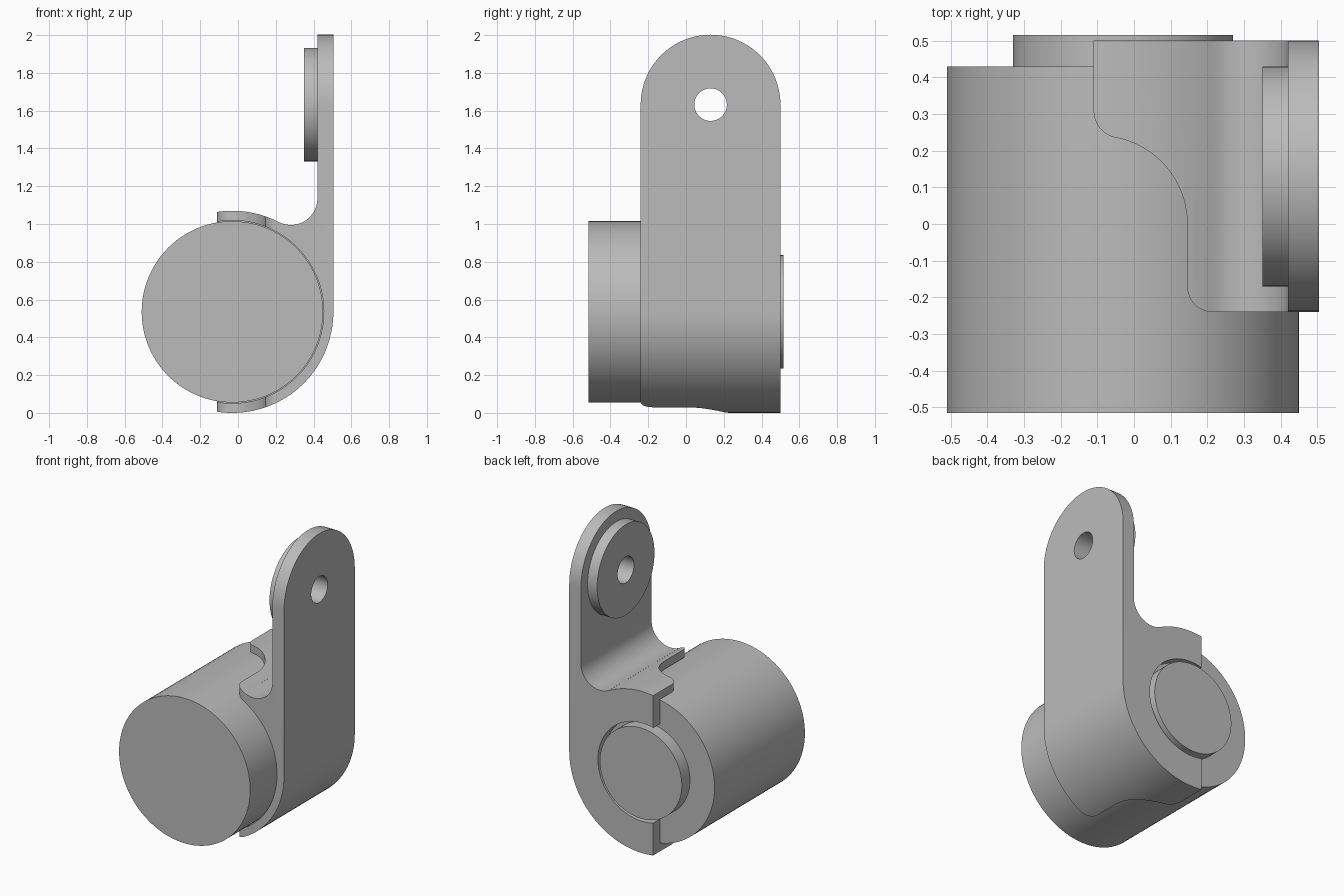
import bpy, bmesh, math
from mathutils import Vector

if "Cube" in bpy.data.objects:
    bpy.data.objects.remove(bpy.data.objects["Cube"], do_unlink=True)

grey = bpy.data.materials.new("plain_grey")
grey.use_nodes = True
grey.diffuse_color = (0.5, 0.5, 0.5, 1)
grey.node_tree.nodes["Principled BSDF"].inputs["Base Color"].default_value = (0.5, 0.5, 0.5, 1)


def arc(cx, cy, r, start, end, n=24):
    """Points on an arc, angles in degrees."""
    angles = [math.radians(start + (end - start) * i / n) for i in range(n + 1)]
    return [(cx + r * math.cos(a), cy + r * math.sin(a)) for a in angles]


def circle(cx, cy, r):
    return arc(cx, cy, r, 0, 360, 96)[:-1]


def prism(name, outline, axis, low, high):
    """Extrude a flat outline along the named axis."""
    place = {"x": lambda p, d: (d, *p),
             "y": lambda p, d: (p[0], d, p[1]),
             "z": lambda p, d: (*p, d)}[axis]
    bm = bmesh.new()
    face = bm.faces.new([bm.verts.new(place(p, low)) for p in outline])
    moved = bmesh.ops.extrude_face_region(bm, geom=[face])["geom"]
    bmesh.ops.translate(bm, verts=[v for v in moved if isinstance(v, bmesh.types.BMVert)],
                        vec=Vector(place((0, 0), high - low)))
    bmesh.ops.recalc_face_normals(bm, faces=bm.faces)
    mesh = bpy.data.meshes.new(name)
    bm.to_mesh(mesh)
    bm.free()
    mesh.materials.append(grey)
    obj = bpy.data.objects.new(name, mesh)
    bpy.context.collection.objects.link(obj)
    return obj


def select_only(obj):
    bpy.ops.object.select_all(action="DESELECT")
    obj.select_set(True)
    bpy.context.view_layer.objects.active = obj


def boolean(obj, tool, operation="DIFFERENCE"):
    tool.hide_render = True
    select_only(obj)
    mod = obj.modifiers.new("shape", "BOOLEAN")
    mod.operation, mod.solver, mod.object = operation, "EXACT", tool
    bpy.ops.object.modifier_apply(modifier=mod.name)
    bpy.data.objects.remove(tool, do_unlink=True)


AX, AZ = -0.03, 0.535      # drum axis
PY, PZ = 0.13, 1.632       # pin hole axis

# Drum with its rear boss
drum = prism("drum", circle(AX, AZ, 0.48), "y", -0.515, 0.43)
rear_boss = prism("rear_boss", circle(AX, AZ, 0.3), "y", 0.42, 0.515)

# Bracket: round housing flowing into an upright plate
side = ([(0.505, 2.1), (0.42, 2.1)] + arc(0.28, 1.135, 0.14, 0, -117.3)
        + arc(AX, AZ, 0.535, 62.7, 360, 96))
bracket = prism("bracket", side, "y", -0.4, 0.6)
plate_outline = [(-0.24, -0.1), (0.5, -0.1)] + arc(PY, PZ, 0.37, 0, 180, 48)
boolean(bracket, prism("plate_limit", plate_outline, "x", -1, 1), "INTERSECT")

# Seat for the drum and opening round the boss
boolean(bracket, prism("drum_seat", circle(AX, AZ, 0.484), "y", -0.6, 0.431))
boolean(bracket, prism("boss_opening", circle(AX, AZ, 0.325), "y", 0.3, 0.7))

# Curved edge of the half shell
edge = ([(-0.11, 0.7)] + arc(-0.035, 0.309, 0.075, 180, 259) + arc(-0.095, 0, 0.24, 79, 0)
        + arc(0.215, -0.17, 0.07, 180, 270) + [(0.215, -0.5), (-0.8, -0.5), (-0.8, 0.7)])
boolean(bracket, prism("shell_cut", edge, "z", -0.5, 1.5))

# Round pad on the upright plate, with the pin hole through both
pad = prism("plate_pad", circle(PY, PZ, 0.3), "x", 0.35, 0.42)
for part in (bracket, pad):
    boolean(part, prism("pin_hole", circle(PY, PZ, 0.086), "x", 0.2, 0.7))

for part in (drum, rear_boss, bracket, pad):
    select_only(part)
    bpy.ops.object.shade_smooth_by_angle(angle=math.radians(30))
